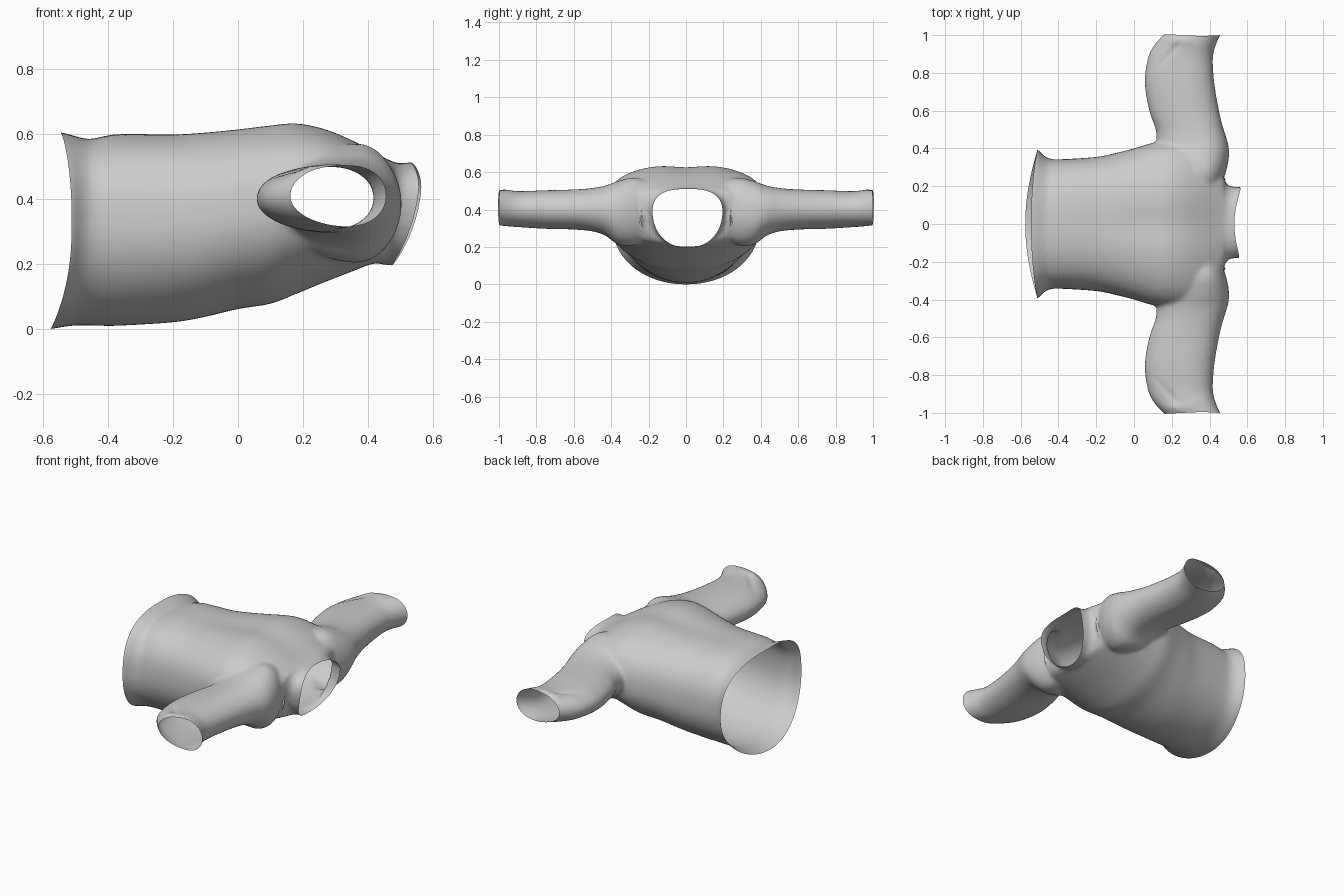
import bpy, bmesh, math
from mathutils import Vector

if "Cube" in bpy.data.objects:
    bpy.data.objects.remove(bpy.data.objects["Cube"])

N = 72

def spow(v, e):
    return math.copysign(abs(v) ** e, v)

def loft(bm, rings):
    """Closed tube through rings of points, with both ends capped."""
    loops = [[bm.verts.new(p) for p in r] for r in rings]
    for a, b in zip(loops, loops[1:]):
        for i in range(N):
            j = (i + 1) % N
            bm.faces.new((a[i], a[j], b[j], b[i]))
    bm.faces.new(loops[0][::-1])
    bm.faces.new(loops[-1])

def egg(u0, u1, v0, v1, fu, fv, e_up=2.0, e_down=2.0):
    """Oval between the limits; fu, fv place its widest points."""
    cu, cv = u0 + fu * (u1 - u0), v0 + fv * (v1 - v0)
    pts = []
    for i in range(N):
        t = 2 * math.pi * i / N
        c, s = math.cos(t), math.sin(t)
        e = 2 / (e_up if s > 0 else e_down)
        pts.append((cu + spow(c, e) * ((u1 - cu) if c > 0 else (cu - u0)),
                    cv + spow(s, e) * ((v1 - cv) if s > 0 else (cv - v0))))
    return pts

def spline(rows, steps=4):
    """Catmull-Rom interpolation of the section table."""
    out = []
    for i in range(len(rows) - 1):
        p = [rows[max(0, min(len(rows) - 1, i + k))] for k in (-1, 0, 1, 2)]
        for s in range(steps):
            t = s / steps
            out.append([0.5 * (2 * b + (c - a) * t + (2 * a - 5 * b + 4 * c - d) * t * t
                               + (3 * b - a - 3 * c + d) * t ** 3) for a, b, c, d in zip(*p)])
    return out + [list(rows[-1])]

bm = bmesh.new()

# Torso: x, half width, bottom, top, slant
torso = [(-.55, .405, .0, .615, 0), (-.51, .395, .004, .61, 0), (-.475, .365, .014, .598, 0),
         (-.44, .345, .016, .588, 0), (-.38, .343, .014, .604, 0), (-.2, .355, .025, .606, 0),
         (-.1, .375, .042, .614, 0), (0, .40, .066, .625, 0), (.1, .43, .082, .637, 0),
         (.18, .44, .113, .643, 0), (.27, .44, .15, .624, 0), (.36, .43, .185, .585, 0),
         (.43, .39, .205, .545, .06), (.475, .30, .208, .522, .13), (.495, .20, .203, .517, .18),
         (.53, .187, .2, .52, .18), (.57, .187, .195, .522, .18)]
rings = []
for x, w, zb, zt, k in spline(torso):
    neck = min(1, max(0, (x - .40) / .09))
    pts = egg(-w, w, zb, zt, .5, .52 + .1 * neck, 2.6 - .2 * neck, 2.05 + .1 * neck)
    rings.append([(x + k * (z - .5), y + .008 * neck, z) for y, z in pts])
loft(bm, rings)

# Sleeves: y, inner x, outer x, bottom, top
sleeve = [(.15, .22, .44, .27, .54), (.27, .17, .485, .215, .575), (.36, .13, .503, .215, .558),
          (.43, .12, .497, .265, .533), (.5, .115, .475, .288, .52), (.6, .08, .45, .298, .512),
          (.75, .056, .425, .302, .508), (.88, .074, .418, .31, .503), (.95, .115, .435, .315, .508),
          (1.0, .165, .46, .32, .508), (1.04, .185, .475, .32, .51)]
for side in (-1, 1):
    rings = [[(x, side * y, z) for x, z in egg(x0, x1, z0, z1, .62, .5, 2.1, 2.0)]
             for y, x0, x1, z0, z1 in spline(sleeve)]
    loft(bm, rings)
bmesh.ops.recalc_face_normals(bm, faces=bm.faces)

mesh = bpy.data.meshes.new("jacket")
bm.to_mesh(mesh)
bm.free()
jacket = bpy.data.objects.new("jacket", mesh)
bpy.context.collection.objects.link(jacket)
bpy.context.view_layer.objects.active = jacket
jacket.select_set(True)

# Fuse the tubes into one cloth surface and soften the armpits
rm = jacket.modifiers.new("fuse", 'REMESH')
rm.mode = 'VOXEL'
rm.voxel_size = .011
sm = jacket.modifiers.new("soften", 'SMOOTH')
sm.factor = .5
sm.iterations = 8
for m in ("fuse", "soften"):
    bpy.ops.object.modifier_apply(modifier=m)

# Cut open the hem, cuffs and neck
bm = bmesh.new()
bm.from_mesh(jacket.data)
for co, no in (((-.51, 0, 0), (-1, 0, 0)), ((0, .995, 0), (0, 1, 0)),
               ((0, -.995, 0), (0, -1, 0)), ((.528, 0, .5), (1, 0, -.18))):
    bmesh.ops.bisect_plane(bm, geom=bm.verts[:] + bm.edges[:] + bm.faces[:],
                           plane_co=Vector(co), plane_no=Vector(no), clear_outer=True)

# Curve the hem, collar rim and cuffs
for v in bm.verts:
    x, y, z = v.co
    w = min(1, max(0, (-.40 - x) / .11))
    v.co.x -= w * max(0, 1 - (y / .4) ** 2) * (.066 - .05 * z)
    s = x - .18 * (z - .5)
    if abs(y) < .24 and x > .42:
        w = min(1, max(0, (s - .485) / .043))
        v.co.x += w * .045 * min(1.1, (y / .185) ** 2)
    w = min(1, max(0, (abs(y) - .85) / .145))
    v.co.y += math.copysign(w * (.005 - .05 * max(0, .46 - x) ** 1.0), y)
    # slight raised cuff and soft cloth folds
    v.co.z += .012 * math.exp(-((abs(y) - .97) / .025) ** 2) * max(0, (z - .42) / .09) * max(0, 1 - abs(x - .22) / .12)
    if z > .45:
        d = (x - .12) - .9 * (abs(y) - .82)
        v.co.z -= .007 * math.exp(-(d / .02) ** 2) * (abs(y) > .8) * max(0, 1 - abs(abs(y) - .9) / .1)
        v.co.z -= .012 * math.exp(-(y / .1) ** 2 - ((x - .15) / .3) ** 2)
bm.to_mesh(jacket.data)
bm.free()
bpy.ops.object.shade_smooth_by_angle(angle=math.radians(50))

# Rest on the ground
low = min(v.co.z for v in jacket.data.vertices)
for v in jacket.data.vertices:
    v.co.z -= low
